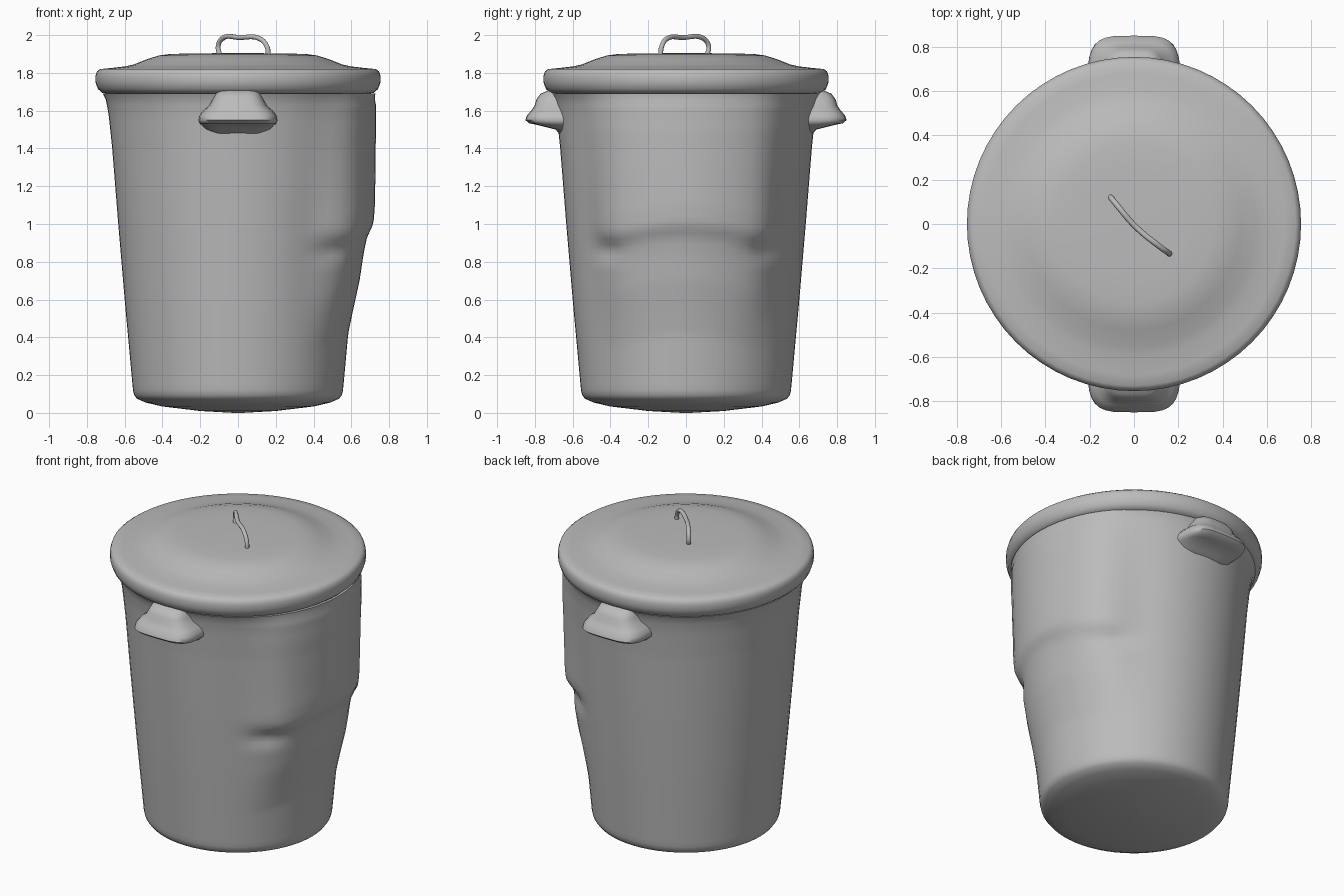
import bpy
import bmesh
from math import sin, cos, pi, atan2, degrees, copysign

if "Cube" in bpy.data.objects:
    bpy.data.objects.remove(bpy.data.objects["Cube"], do_unlink=True)

metal = bpy.data.materials.new("grey metal")
metal.use_nodes = True
GREY = (0.5, 0.5, 0.5, 1)
metal.diffuse_color = GREY
metal.node_tree.nodes["Principled BSDF"].inputs["Base Color"].default_value = GREY


def finish(obj, angle=60):
    bpy.ops.object.select_all(action='DESELECT')
    bpy.context.view_layer.objects.active = obj
    obj.select_set(True)
    bpy.ops.object.shade_smooth_by_angle(angle=angle * pi / 180)


def loft(name, rings, angle=60):
    """Skin closed rings of points and cap both ends."""
    bm = bmesh.new()
    loops = [[bm.verts.new(p) for p in ring] for ring in rings]
    for a, b in zip(loops, loops[1:]):
        for i in range(len(a)):
            j = (i + 1) % len(a)
            bm.faces.new((a[i], a[j], b[j], b[i]))
    bm.faces.new(loops[0][::-1])
    bm.faces.new(loops[-1])
    bmesh.ops.recalc_face_normals(bm, faces=bm.faces)
    mesh = bpy.data.meshes.new(name)
    bm.to_mesh(mesh)
    bm.free()
    mesh.materials.append(metal)
    obj = bpy.data.objects.new(name, mesh)
    bpy.context.collection.objects.link(obj)
    finish(obj, angle)
    return obj


def ramp(points, t):
    """Linear lookup in a list of (key, value) pairs."""
    if t <= points[0][0]:
        return points[0][1]
    for (a, va), (b, vb) in zip(points, points[1:]):
        if t <= b:
            return va + (vb - va) * (t - a) / (b - a)
    return points[-1][1]


def smooth(t):
    t = max(0, min(1, t))
    return t * t * (3 - 2 * t)


def circle(r, z, n=64):
    return [(r * cos(2 * pi * i / n), r * sin(2 * pi * i / n), z) for i in range(n)]


# Tapered bin body, with a dented bulge on its left side
bulge = [(0.42, 0), (0.55, 0.015), (0.7, 0.035), (0.85, 0.045), (0.93, 0.055), (1.0, 0.083),
         (1.1, 0.083), (1.3, 0.07), (1.5, 0.055), (1.62, 0.04), (1.72, 0)]


def dented(p):
    x, y, z = p
    ang = abs(degrees(atan2(y, x)))
    key = z + 0.08 * (y / 0.4) ** 2 * smooth((1.5 - z) / 0.4) if ang < 60 else z
    push = ramp(bulge, key) * smooth((56 - ang) / 26)
    # hollow creases under both ends of the ledge
    push -= 0.035 * max(0, 1 - abs(ang - 40) / 14) * max(0, 1 - abs(z - 0.87) / 0.09)
    k = 1 + push / (x * x + y * y) ** 0.5
    return (x * k, y * k, z)


wall = [(0.12, 0.556), (0.6, 0.6), (1.0, 0.634), (1.4, 0.666), (1.58, 0.685), (1.66, 0.7)]
base = [(0.02, 0), (0.2, 0.01), (0.4, 0.034), (0.49, 0.055), (0.535, 0.075), (0.55, 0.095)]
rings = [circle(r, z) for r, z in base]
ROWS = 50
for i in range(ROWS + 1):
    z = 0.12 + 1.54 * i / ROWS
    rings.append([dented(p) for p in circle(ramp(wall, z), z)])
rings.append([dented(p) for p in circle(0.715, 1.69)])
loft("bin_body", rings)

# Lid with a rolled rim and a shallow raised crown
lid = [(0.69, 1.69), (0.72, 1.695), (0.742, 1.715), (0.754, 1.75), (0.754, 1.785), (0.747, 1.808),
       (0.73, 1.82), (0.68, 1.825), (0.6, 1.834), (0.55, 1.845), (0.48, 1.873), (0.42, 1.892),
       (0.36, 1.9), (0.25, 1.903), (0.02, 1.905)]
loft("lid", [circle(r, z) for r, z in lid])

# Side grips: flared blocks, wide and flat at the bottom
# (height, half width, reach)
grip = [(1.46, 0.1, 0.655), (1.5, 0.17, 0.69), (1.525, 0.195, 0.79), (1.533, 0.205, 0.83),
        (1.55, 0.21, 0.85), (1.575, 0.205, 0.842), (1.6, 0.185, 0.82), (1.625, 0.155, 0.802),
        (1.66, 0.135, 0.792), (1.69, 0.12, 0.77), (1.715, 0.1, 0.71)]
INNER = 0.6


def rounded(c):
    return copysign(abs(c) ** 0.5, c)


for side, name in ((-1, "front_grip"), (1, "back_grip")):
    rings = []
    for z, w, reach in grip:
        rings.append([(w * rounded(cos(2 * pi * i / 32)),
                       side * (INNER + (reach - INNER) * rounded(sin(2 * pi * i / 32))), z)
                      for i in range(32)])
    loft(name, rings)

# Bent wire handle on the lid
path = [(-0.095, 0.11, 1.89), (-0.105, 0.12, 1.94), (-0.085, 0.095, 1.98), (0.01, -0.015, 1.987),
        (0.12, -0.105, 1.978), (0.155, -0.13, 1.935), (0.16, -0.135, 1.89)]
curve = bpy.data.curves.new("lid_handle", 'CURVE')
curve.dimensions = '3D'
curve.bevel_depth = 0.013
curve.bevel_resolution = 3
curve.use_fill_caps = True
spline = curve.splines.new('BEZIER')
spline.bezier_points.add(len(path) - 1)
for point, co in zip(spline.bezier_points, path):
    point.co = co
    point.handle_left_type = point.handle_right_type = 'AUTO'
curve.materials.append(metal)
handle = bpy.data.objects.new("lid_handle", curve)
bpy.context.collection.objects.link(handle)
bpy.ops.object.select_all(action='DESELECT')
bpy.context.view_layer.objects.active = handle
handle.select_set(True)
bpy.ops.object.convert(target='MESH')
finish(bpy.context.view_layer.objects.active)
